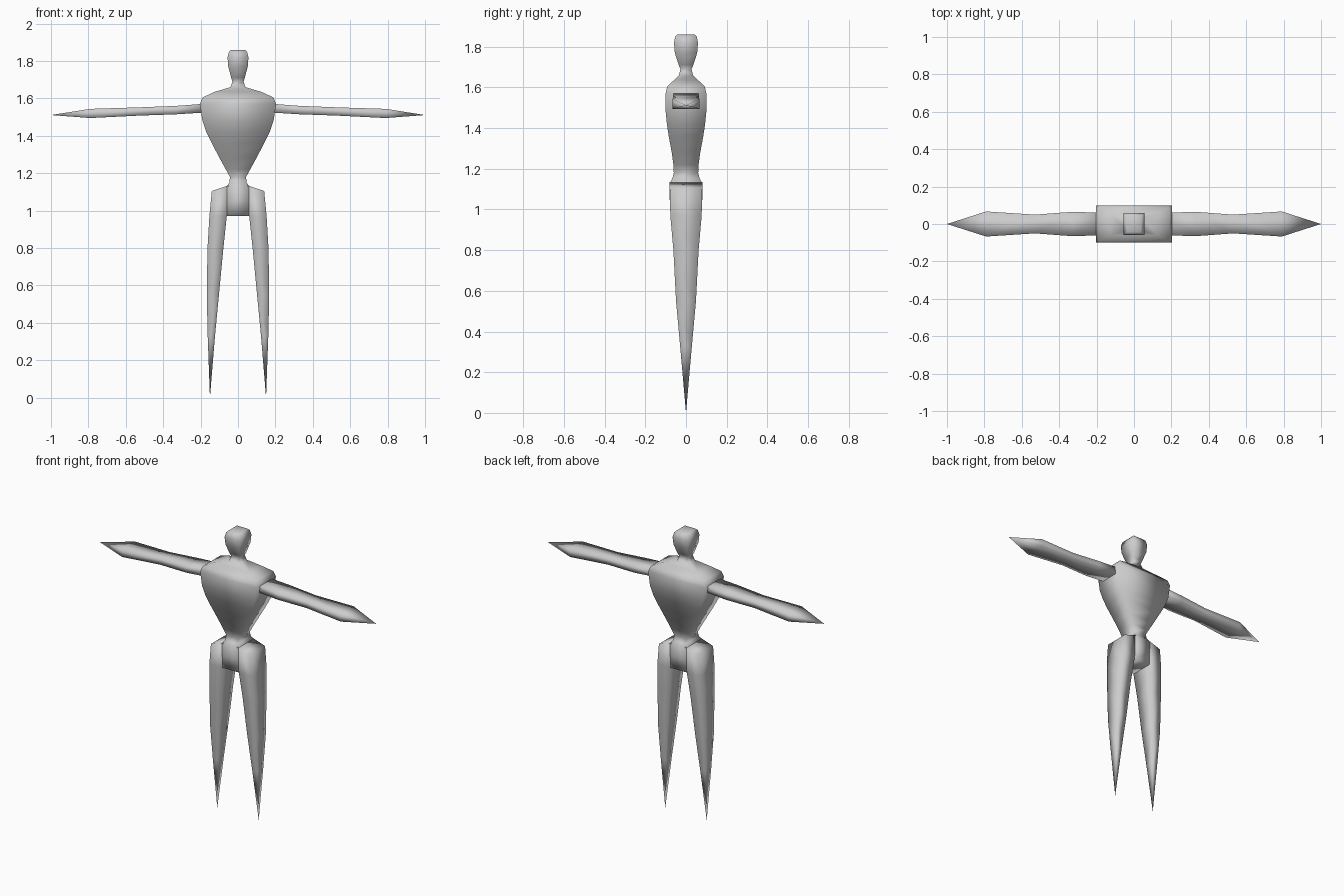
import bpy, bmesh

if "Cube" in bpy.data.objects:
    bpy.data.objects.remove(bpy.data.objects["Cube"])

grey = bpy.data.materials.new("light grey")
grey.diffuse_color = (0.6, 0.6, 0.6, 1)
grey.use_nodes = True
grey.node_tree.nodes["Principled BSDF"].inputs["Base Color"].default_value = grey.diffuse_color


def loft(name, rings, tip=None):
    """Skin a list of four-cornered rings, closing the ends with a cap or a point."""
    bm = bmesh.new()
    loops = [[bm.verts.new(p) for p in ring] for ring in rings]
    for a, b in zip(loops, loops[1:]):
        for i in range(4):
            j = (i + 1) % 4
            bm.faces.new((a[i], a[j], b[j], b[i]))
    bm.faces.new(loops[0])
    if tip:
        end = bm.verts.new(tip)
        for i in range(4):
            bm.faces.new((loops[-1][i], loops[-1][(i + 1) % 4], end))
    else:
        bm.faces.new(loops[-1])
    bmesh.ops.recalc_face_normals(bm, faces=bm.faces)
    for f in bm.faces:
        f.smooth = True
    me = bpy.data.meshes.new(name)
    bm.to_mesh(me)
    bm.free()
    me.materials.append(grey)
    ob = bpy.data.objects.new(name, me)
    bpy.context.collection.objects.link(ob)
    return ob


def box_ring(z, hx, hy):
    return [(-hx, -hy, z), (hx, -hy, z), (hx, hy, z), (-hx, hy, z)]


# Pelvis, chest, neck and head: height, half width, half depth
body = [(0.97, 0.06, 0.076), (1.05, 0.058, 0.08), (1.13, 0.06, 0.08),
        (1.15, 0.046, 0.068), (1.18, 0.043, 0.06), (1.22, 0.065, 0.062),
        (1.28, 0.098, 0.07), (1.36, 0.14, 0.085), (1.42, 0.17, 0.094),
        (1.48, 0.19, 0.1), (1.57, 0.204, 0.1), (1.605, 0.19, 0.092),
        (1.635, 0.125, 0.06), (1.66, 0.04, 0.035), (1.69, 0.03, 0.027),
        (1.71, 0.036, 0.036), (1.77, 0.052, 0.055), (1.82, 0.056, 0.059),
        (1.85, 0.048, 0.053), (1.86, 0.038, 0.043)]
loft("body", [box_ring(*s) for s in body])

# Arms: distance from centre, bottom, top, half depth
arm = [(0.17, 1.525, 1.572, 0.06), (0.33, 1.515, 1.56, 0.065),
       (0.53, 1.508, 1.552, 0.05), (0.79, 1.495, 1.544, 0.067)]

# Legs: inner x, inner z, outer x, outer z, half depth
leg = [(0.05, 1.135, 0.14, 1.105, 0.08), (0.06, 0.97, 0.153, 0.97, 0.077),
       (0.078, 0.80, 0.163, 0.80, 0.062), (0.10, 0.57, 0.167, 0.55, 0.049),
       (0.123, 0.33, 0.162, 0.33, 0.029)]

for side, s in (("left", -1), ("right", 1)):
    loft(side + "_arm",
         [[(s * x, -h, b), (s * x, h, b), (s * x, h, t), (s * x, -h, t)]
          for x, b, t, h in arm], (s * 1.0, 0, 1.511))
    loft(side + "_leg",
         [[(s * xi, -h, zi), (s * xo, -h, zo), (s * xo, h, zo), (s * xi, h, zi)]
          for xi, zi, xo, zo, h in leg], (s * 0.15, 0, 0))
